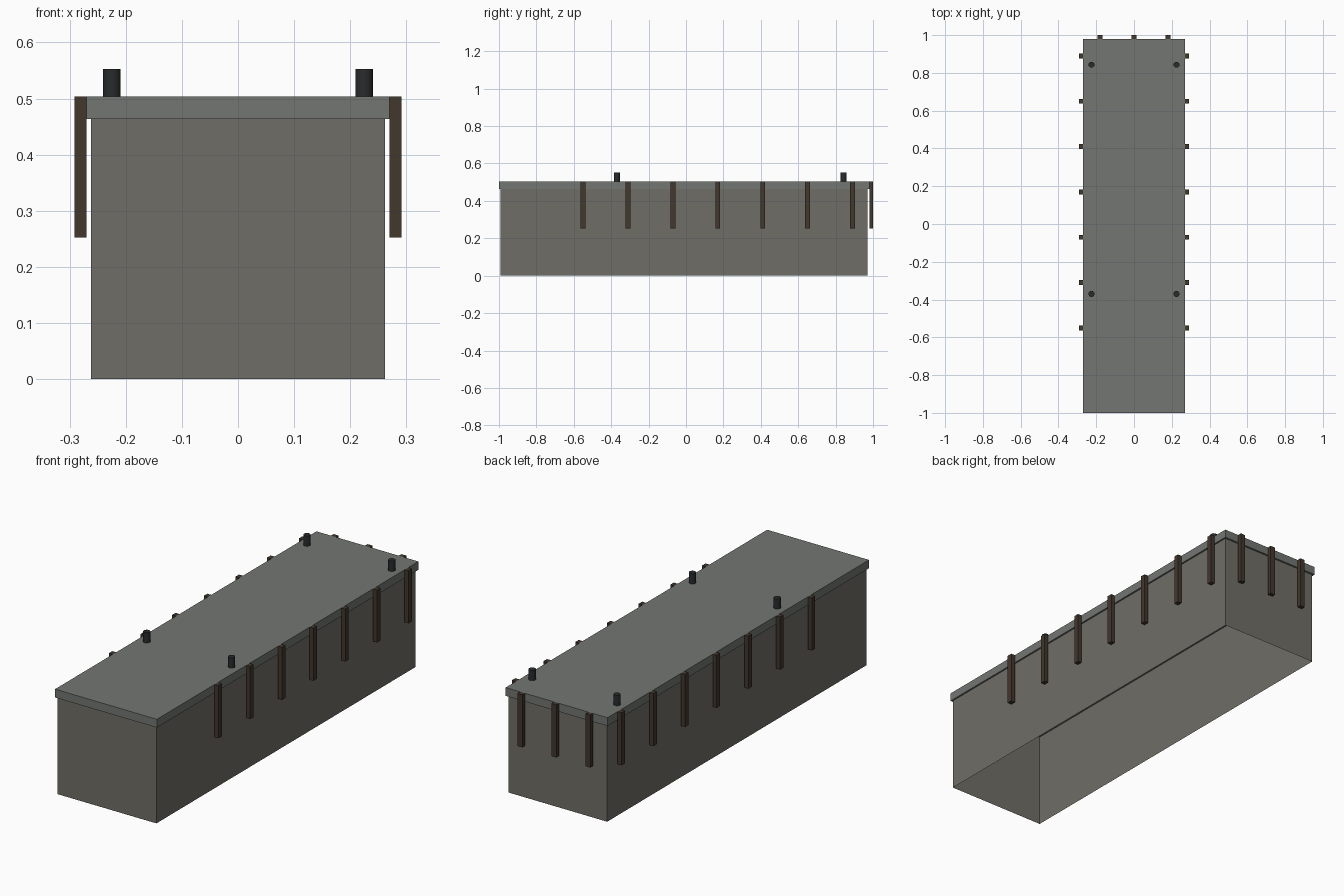
import bpy, bmesh, math
from mathutils import Matrix

if "Cube" in bpy.data.objects:
    bpy.data.objects.remove(bpy.data.objects["Cube"])


def material(name, rgb):
    m = bpy.data.materials.new(name)
    m.diffuse_color = (*rgb, 1.0)
    m.use_nodes = True
    m.node_tree.nodes["Principled BSDF"].inputs["Base Color"].default_value = m.diffuse_color
    return m


BODY = material("warm_grey", (0.16, 0.155, 0.135))
LID = material("cool_grey", (0.17, 0.18, 0.165))
WOOD = material("dark_brown", (0.055, 0.038, 0.027))
METAL = material("near_black", (0.022, 0.024, 0.026))


def finish(bm, name, mat):
    me = bpy.data.meshes.new(name)
    bm.to_mesh(me)
    bm.free()
    me.materials.append(mat)
    ob = bpy.data.objects.new(name, me)
    bpy.context.collection.objects.link(ob)
    return ob


def box(name, lo, hi, mat, open_ends=False):
    size = [b - a for a, b in zip(lo, hi)]
    mid = [(a + b) / 2 for a, b in zip(lo, hi)]
    bm = bmesh.new()
    bmesh.ops.create_cube(bm, size=1, matrix=Matrix.Translation(mid) @ Matrix.Diagonal((*size, 1)))
    if open_ends:
        bm.normal_update()
        ends = [f for f in bm.faces if abs(f.normal.z) > 0.5]
        bmesh.ops.delete(bm, geom=ends, context='FACES_ONLY')
    return finish(bm, name, mat)


def peg(name, x, y, z0, z1, r):
    bm = bmesh.new()
    bmesh.ops.create_cone(bm, cap_ends=True, segments=16, radius1=r, radius2=r, depth=z1 - z0,
                          matrix=Matrix.Translation((x, y, (z0 + z1) / 2)))
    for f in bm.faces:
        f.smooth = abs(f.normal.z) < 0.5
    for e in bm.edges:
        e.smooth = e.calc_face_angle(0) < math.radians(40)
    return finish(bm, name, METAL)


TOP, LID_Z, SLAT_Z = 0.504, 0.464, 0.252
HW, BACK = 0.27, 0.98      # lid half width and back edge
W, T = 0.013, 0.021        # slat half width and thickness

# Thin-walled trough, open underneath, closed by the lid
box("trough_walls", (-0.262, -0.992, 0), (0.262, 0.971, LID_Z), BODY, open_ends=True)
box("lid", (-HW, -1, LID_Z), (HW, BACK, TOP), LID)

# Hanging slats along both sides
for i in range(7):
    y = -0.55 + 0.24 * i
    box(f"right_slat_{i + 1}", (HW, y - W, SLAT_Z), (HW + T, y + W, TOP), WOOD)
    box(f"left_slat_{i + 1}", (-HW - T, y - W, SLAT_Z), (-HW, y + W, TOP), WOOD)

# Hanging slats across the back
for i, x in enumerate((-0.18, 0, 0.18)):
    box(f"back_slat_{i + 1}", (x - W, BACK, SLAT_Z), (x + W, 1.0, TOP), WOOD)

# Four pegs on the lid
for side, x in (("left", -0.225), ("right", 0.225)):
    for end, y in (("front", -0.37), ("back", 0.843)):
        peg(f"{end}_{side}_peg", x, y, TOP, 0.553, 0.016)
